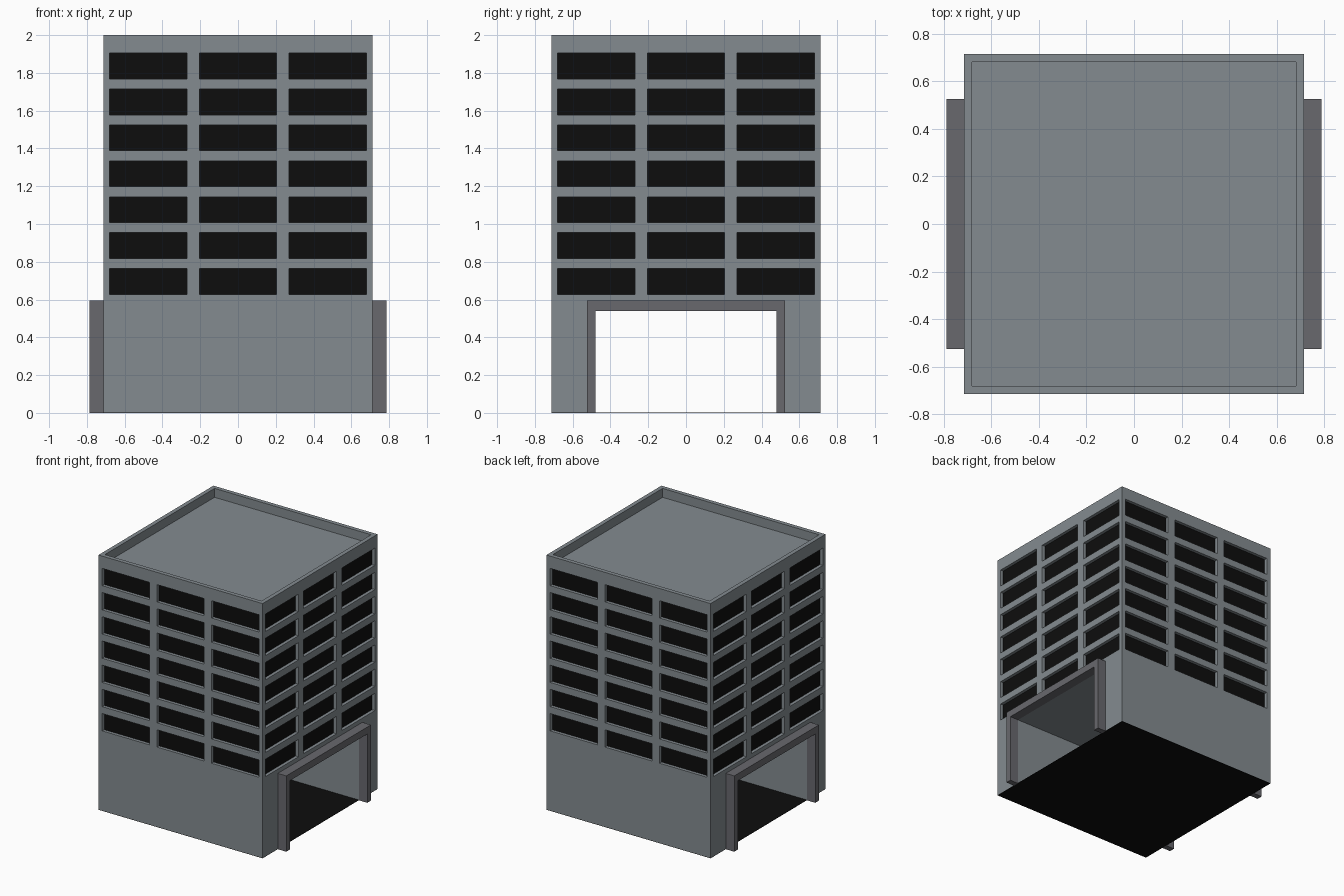
import bpy, bmesh
from math import pi
from mathutils import Matrix, Vector

if "Cube" in bpy.data.objects:
    bpy.data.objects.remove(bpy.data.objects["Cube"])

H, TOP = 0.713, 2.0            # half width and height of the tower
FLOOR = 0.003                  # thickness of the black ground slab
REVEAL = 0.026                 # window recess depth
COLUMNS = [(-0.68, -0.27), (-0.203, 0.203), (0.27, 0.68)]
ROWS = [(0.628 + 0.19 * i, 0.764 + 0.19 * i) for i in range(7)]


def material(name, rgb):
    m = bpy.data.materials.new(name)
    m.diffuse_color = (*rgb, 1)
    m.use_nodes = True
    m.node_tree.nodes["Principled BSDF"].inputs["Base Color"].default_value = m.diffuse_color
    return m


concrete = material("concrete", (0.23, 0.26, 0.28))
trim = material("dark_trim", (0.14, 0.14, 0.155))
black = material("black", (0.004, 0.004, 0.004))


def add_box(bm, lo, hi, turn=Matrix()):
    lo, hi = Vector(lo), Vector(hi)
    place = Matrix.Translation((lo + hi) / 2) @ Matrix.Diagonal((*(hi - lo), 1))
    bmesh.ops.create_cube(bm, size=1, matrix=turn @ place)


def finish(bm, name, mat=None):
    bmesh.ops.recalc_face_normals(bm, faces=bm.faces)
    mesh = bpy.data.meshes.new(name)
    bm.to_mesh(mesh)
    bm.free()
    ob = bpy.data.objects.new(name, mesh)
    bpy.context.collection.objects.link(ob)
    if mat:
        mesh.materials.append(mat)
    return ob


# Tower block
bm = bmesh.new()
add_box(bm, (-H, -H, FLOOR), (H, H, TOP))
tower = finish(bm, "tower", concrete)

# Cutters: roof well, drive-through passage, window recesses on four sides
cut = bmesh.new()
add_box(cut, (-0.68, -0.68, TOP - 0.07), (0.68, 0.68, TOP + 0.1))
add_box(cut, (-1, -0.48, -0.1), (1, 0.48, 0.54))
panes = bmesh.new()
for side in range(4):
    turn = Matrix.Rotation(side * pi / 2, 4, 'Z')
    for x0, x1 in COLUMNS:
        for z0, z1 in ROWS:
            add_box(cut, (x0, -H - 0.1, z0), (x1, -H + REVEAL, z1), turn)
            y = -H + REVEAL - 0.001
            panes.faces.new([panes.verts.new(turn @ Vector(p)) for p in
                             ((x0, y, z0), (x1, y, z0), (x1, y, z1), (x0, y, z1))])
cutter = finish(cut, "recess_cutter", concrete)
cutter.hide_render = True
cutter.hide_viewport = True

boolean = tower.modifiers.new("recesses", 'BOOLEAN')
boolean.operation = 'DIFFERENCE'
boolean.solver = 'EXACT'
boolean.object = cutter

# Dark window panes (normals already face outwards)
mesh = bpy.data.meshes.new("window_panes")
panes.to_mesh(mesh)
panes.free()
mesh.materials.append(black)
bpy.context.collection.objects.link(bpy.data.objects.new("window_panes", mesh))

# Ground slab
bm = bmesh.new()
add_box(bm, (-H, -H, 0), (H, H, FLOOR))
finish(bm, "ground_slab", black)

# Portal frames around both passage mouths
bm = bmesh.new()
outline = [(-0.525, 0), (-0.525, 0.595), (0.525, 0.595), (0.525, 0),
           (0.48, 0), (0.48, 0.54), (-0.48, 0.54), (-0.48, 0)]
face = bm.faces.new([bm.verts.new((H, y, z)) for y, z in outline])
ext = bmesh.ops.extrude_face_region(bm, geom=[face], use_keep_orig=True)
bmesh.ops.translate(bm, vec=(0.787 - H, 0, 0),
                    verts=[v for v in ext["geom"] if isinstance(v, bmesh.types.BMVert)])
portal = finish(bm, "portal_frames", trim)
portal.modifiers.new("other_side", 'MIRROR').use_axis[0] = True
